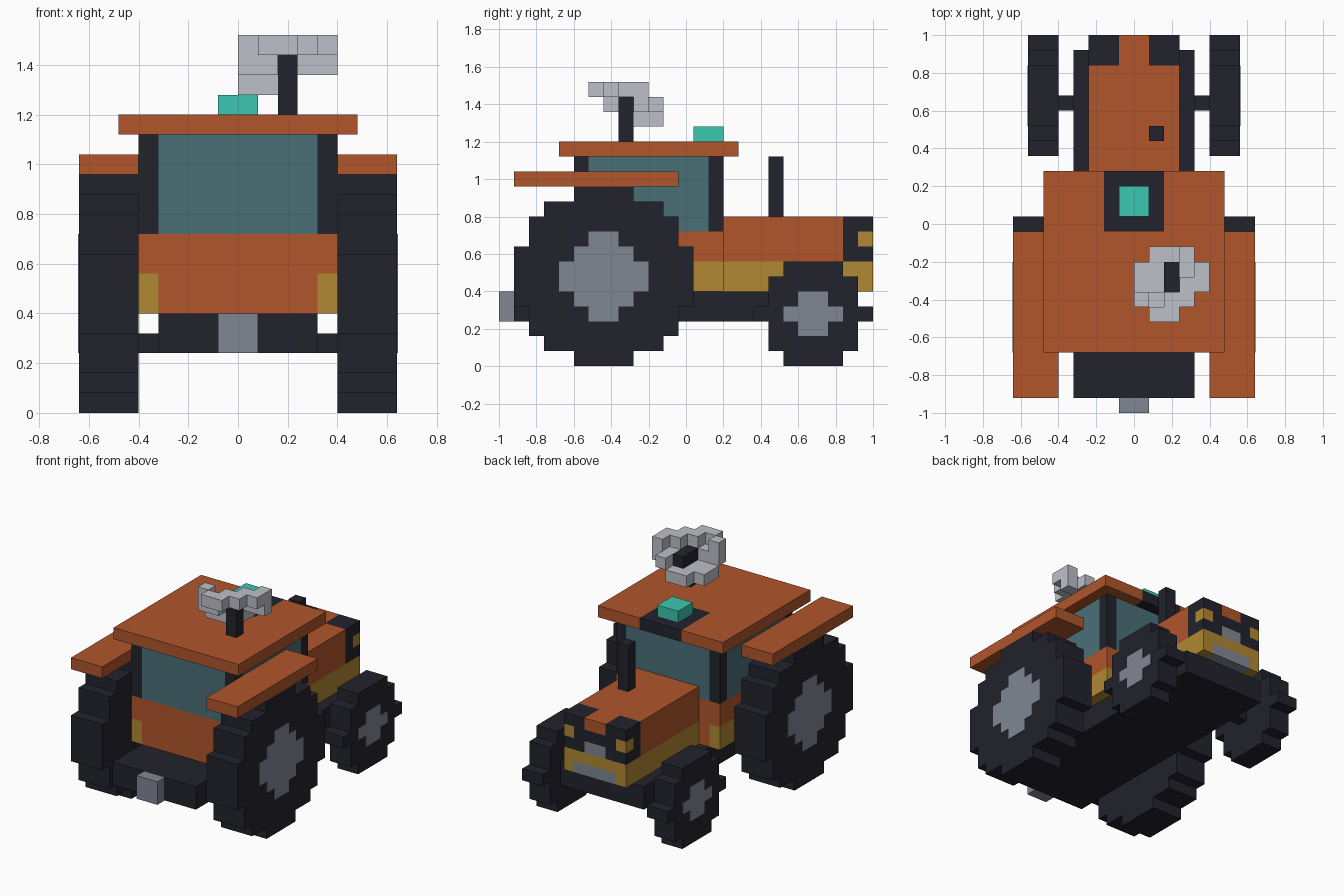
import bpy
import bmesh

cube = bpy.data.objects.get("Cube")
if cube:
    bpy.data.objects.remove(cube, do_unlink=True)

V = 0.08        # block size
MID = 12.5      # half the length in blocks


def linear(c):
    c /= 255
    return c / 12.92 if c <= 0.04045 else ((c + 0.055) / 1.055) ** 2.4


def material(name, r, g, b):
    m = bpy.data.materials.new(name)
    m.use_nodes = True
    col = (linear(r), linear(g), linear(b), 1)
    m.diffuse_color = col
    m.node_tree.nodes["Principled BSDF"].inputs["Base Color"].default_value = col
    return m


orange = material("orange paint", 177, 86, 43)
dark = material("dark rubber", 34, 34, 45)
yellow = material("yellow trim", 176, 136, 50)
glass = material("teal glass", 74, 112, 119)
steel = material("steel grey", 128, 135, 148)
silver = material("light silver", 189, 192, 200)
beacon_green = material("beacon green", 60, 199, 176)


def finish(name, bm, mat):
    bmesh.ops.recalc_face_normals(bm, faces=bm.faces)
    me = bpy.data.meshes.new(name)
    bm.to_mesh(me)
    bm.free()
    me.materials.append(mat)
    ob = bpy.data.objects.new(name, me)
    bpy.context.collection.objects.link(ob)
    return ob


def add_block(bm, x, y, z):
    """Add one box from block ranges; y counts from the rear end."""
    verts = bmesh.ops.create_cube(bm, size=1)["verts"]
    for v in verts:
        v.co = [V * ((a + b) / 2 + (b - a) * c)
                for (a, b), c in zip((x, y, z), v.co)]
        v.co.y -= MID * V


def box(name, x, y, z, mat):
    bm = bmesh.new()
    add_block(bm, x, y, z)
    return finish(name, bm, mat)


def pair(name, x, y, z, mat):
    box("left_" + name, x, y, z, mat)
    box("right_" + name, (-x[1], -x[0]), y, z, mat)


def stepped_disc(name, widths, x, y, z, mat):
    """Extrude a stepped round outline, given by its row widths, along x."""
    side = []
    for k, w in enumerate(widths):
        for h in (k, k + 1):
            if len(side) > 1 and side[-1][0] == side[-2][0] == w / 2:
                side.pop()
            side.append((w / 2, h))
    outline = side + [(-w, h) for w, h in reversed(side)]
    bm = bmesh.new()
    face = bm.faces.new([bm.verts.new((x[0] * V, (y + a - MID) * V, (z + h) * V))
                         for a, h in outline])
    ext = bmesh.ops.extrude_face_region(bm, geom=[face])["geom"]
    bmesh.ops.translate(bm, vec=((x[1] - x[0]) * V, 0, 0),
                        verts=[g for g in ext if isinstance(g, bmesh.types.BMVert)])
    finish(name, bm, mat)


# Wheels with thin hub plates
REAR = [4, 8, 10, 10, 12, 12, 12, 12, 10, 10, 8, 4]
REAR_HUB = [2, 4, 6, 6, 4, 2]
FRONT = [4, 6, 6, 8, 6, 6, 4]
FRONT_HUB = [2, 4, 2]
for s, side in ((1, "left"), (-1, "right")):
    stepped_disc(side + "_rear_wheel", REAR, (5 * s, 8 * s), 7, 0, dark)
    stepped_disc(side + "_rear_hub", REAR_HUB, (8 * s, 8.04 * s), 7, 3, steel)
    stepped_disc(side + "_front_wheel", FRONT, (5 * s, 7 * s), 21, 0, dark)
    stepped_disc(side + "_front_hub", FRONT_HUB, (7 * s, 7.04 * s), 21, 2, steel)

# Chassis, axle and hitch
box("chassis", (-4, 4), (1, 24), (3, 5), dark)
pair("front_axle", (4, 5), (20, 21), (3, 4), dark)
box("hitch", (-1, 1), (0, 1), (3, 5), steel)

# Cab
box("cab_core", (-4, 4), (5, 15), (5, 7), orange)
pair("cab_side_trim", (4, 5), (5, 15), (5, 7), yellow)
box("cab_waist", (-5, 5), (5, 15), (7, 9), orange)
box("cab_glass_long", (-5, 5), (6, 14), (9, 14), glass)
box("rear_window", (-4, 4), (5, 6), (9, 14), glass)
box("windscreen", (-4, 4), (14, 15), (9, 14), glass)
pair("rear_pillar", (4, 5), (5, 6), (9, 14), dark)
pair("front_pillar", (4, 5), (14, 15), (9, 14), dark)
pair("fender", (5, 8), (1, 12), (12, 13), orange)

# Roof with dark beacon base let into its front edge
box("roof_rear", (-6, 6), (4, 12), (14, 15), orange)
pair("roof_front", (2, 6), (12, 16), (14, 15), orange)
box("beacon_base", (-2, 2), (12, 16), (14, 15), dark)
box("beacon", (-1, 1), (13, 15), (15, 16), beacon_green)

# Hood and exhaust
box("hood_trim", (-3, 3), (15, 24), (5, 7), yellow)
box("hood", (-3, 3), (15, 23), (7, 10), orange)
box("nose_back", (-3, 3), (23, 24), (7, 9), dark)
pair("nose_corner", (1, 3), (23, 24), (9, 10), dark)
box("nose_ridge", (-1, 1), (23, 24), (9, 10), orange)
box("exhaust", (1, 2), (18, 19), (10, 14), dark)

# Nose face, drawn as rows of blocks from top to bottom
NOSE = ["DDOODD", "YDDDDY", "DDSSDD", "YYYYYY", "YSSSSY"]
parts = {"D": ("grille", dark), "O": ("nose_cap", orange),
         "Y": ("headlights_and_trim", yellow), "S": ("radiator_plates", steel)}
for key, (name, mat) in parts.items():
    bm = bmesh.new()
    for r, row in enumerate(NOSE):
        i = 0
        while i < len(row):
            n = i
            while n < len(row) and row[n] == key:
                n += 1
            if n > i:
                add_block(bm, (i - 3, n - 3), (24, 25), (9 - r, 10 - r))
            i = max(n, i + 1)
    finish(name, bm, mat)

# Tilted dish: three layers of blocks, rows run from front to rear
DISH = [
    (16, [".XX..", "XXX..", "XX...", ".....", "....."]),
    (17, ["...X.", "...XX", ".....", "XX...", "....."]),
    (18, [".....", "....X", "...XX", "X.XX.", ".XX.."]),
]
bm = bmesh.new()
for k, rows in DISH:
    for r, row in enumerate(rows):
        for i, ch in enumerate(row):
            if ch == "X":
                add_block(bm, (i, i + 1), (10 - r, 11 - r), (k, k + 1))
finish("dish", bm, silver)
box("dish_mast", (2, 3), (8, 9), (15, 18), dark)
box("dish_feed", (2, 3), (9, 10), (17, 18), dark)
